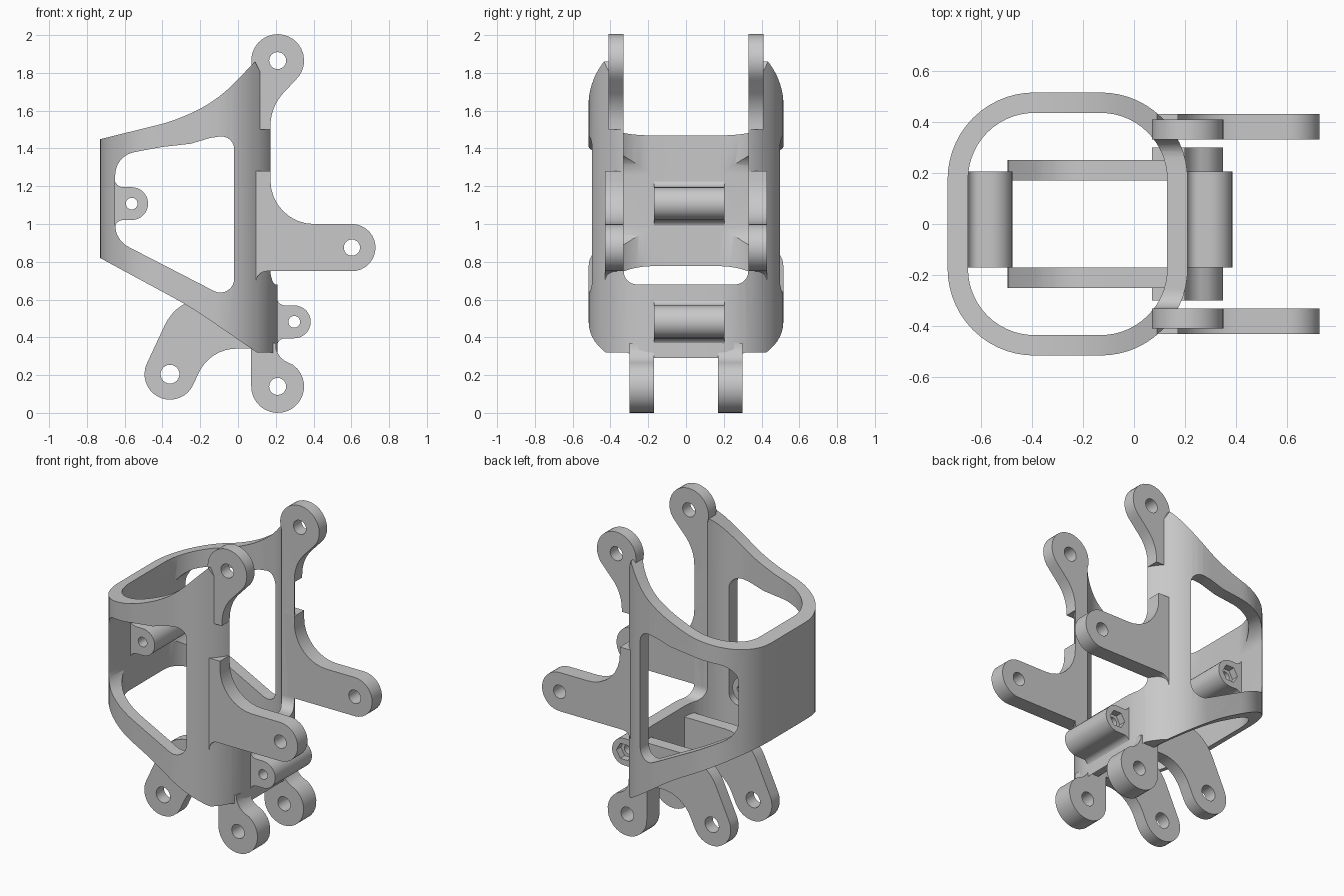
import bpy, bmesh, math
from mathutils import Vector

if "Cube" in bpy.data.objects:
    bpy.data.objects.remove(bpy.data.objects["Cube"], do_unlink=True)

grey = bpy.data.materials.new("plain_grey")
grey.use_nodes = True
COLOUR = (0.58, 0.58, 0.58, 1)
grey.diffuse_color = COLOUR
grey.node_tree.nodes["Principled BSDF"].inputs["Base Color"].default_value = COLOUR

# Direction of extrusion -> placement of a profile point (u, v) at depth w
AXES = {"x": lambda u, v, w: (w, u, v),
        "y": lambda u, v, w: (u, w, v),
        "z": lambda u, v, w: (u, v, w)}


def arc(cx, cz, r, start=0, end=360, n=24):
    """Points along a circular arc, in degrees; a full circle is not closed twice."""
    last = n if abs(end - start) == 360 else n - 1
    angles = [math.radians(start + (end - start) * i / last) for i in range(n)]
    return [(cx + r * math.cos(a), cz + r * math.sin(a)) for a in angles]


def rounded(points, n=8):
    """Polygon whose points may carry a third value: the length of their fillet."""
    out = []
    for i, p in enumerate(points):
        if len(p) == 2:
            out.append(p)
            continue
        c = Vector(p[:2])
        u = (Vector(points[i - 1][:2]) - c).normalized()
        v = (Vector(points[(i + 1) % len(points)][:2]) - c).normalized()
        a, b = c + u * p[2], c + v * p[2]
        w = math.sin(u.angle(v) / 2)
        for k in range(n + 1):
            t = k / n
            e, f, g = (1 - t) ** 2, 2 * w * t * (1 - t), t * t
            out.append(tuple((a * e + c * f + b * g) / (e + f + g)))
    return out


def extrude(name, axis, low, high, outline, *holes):
    """Solid made from an outline with holes, between two depths along an axis."""
    bm = bmesh.new()
    for loop in (outline, *holes):
        vs = [bm.verts.new(AXES[axis](p[0], p[1], low)) for p in loop]
        for i, v in enumerate(vs):
            bm.edges.new((vs[i - 1], v))
    # Fill along z-facing normals whatever the axis
    normal = AXES[axis](0, 0, 1)
    bmesh.ops.triangle_fill(bm, edges=bm.edges[:], use_beauty=True, normal=normal)
    grown = bmesh.ops.extrude_face_region(bm, geom=bm.faces[:])["geom"]
    moved = [g for g in grown if isinstance(g, bmesh.types.BMVert)]
    bmesh.ops.translate(bm, verts=moved, vec=AXES[axis](0, 0, high - low))
    bmesh.ops.recalc_face_normals(bm, faces=bm.faces[:])
    mesh = bpy.data.meshes.new(name)
    bm.to_mesh(mesh)
    bm.free()
    mesh.materials.append(grey)
    ob = bpy.data.objects.new(name, mesh)
    bpy.context.collection.objects.link(ob)
    return ob


def activate(ob):
    bpy.ops.object.select_all(action="DESELECT")
    ob.select_set(True)
    bpy.context.view_layer.objects.active = ob


def smooth(ob):
    activate(ob)
    bpy.ops.object.shade_smooth_by_angle(angle=math.radians(30))


def carve(ob, cutter, operation):
    """Boolean the object, apply it and throw the cutter away."""
    cutter.hide_render = True
    mod = ob.modifiers.new("carve", "BOOLEAN")
    mod.operation, mod.object, mod.solver = operation, cutter, "EXACT"
    mod.use_hole_tolerant = True
    activate(ob)
    bpy.ops.object.modifier_apply(modifier=mod.name)
    bpy.data.objects.remove(cutter, do_unlink=True)


def plan(inset):
    """Rounded rectangle of the cage seen from above."""
    x0, x1, y, r = -0.73 + inset, 0.21 - inset, 0.515 - inset, 0.34 - inset
    return rounded([(x0, -y, r), (x1, -y, r), (x1, y, r), (x0, y, r)], 14)


# Cage: a rounded tube trimmed to the side silhouette
cage = extrude("cage", "z", 0.1, 1.95, plan(0), plan(0.08))
silhouette = rounded([
    (-0.8, 0.858), (-0.25, 0.56, 0.1), (0.1, 0.32), (0.18, 0.32), (0.21, 0.29), (0.3, 0.29),
    (0.3, 1.6), (0.17, 1.7), (0.09, 1.86), (-0.12, 1.64, 0.16), (-0.36, 1.54, 0.07), (-0.8, 1.432)])
carve(cage, extrude("trim", "y", -0.8, 0.8, silhouette), "INTERSECT")

# Side windows
window = rounded([
    (-0.65, 0.915, 0.08), (-0.02, 0.59, 0.12), (-0.02, 1.475, 0.08), (-0.15, 1.455),
    (-0.25, 1.425), (-0.4, 1.408), (-0.5, 1.39), (-0.65, 1.36, 0.1)])
carve(cage, extrude("window_cutter", "y", -0.9, 0.9, window), "DIFFERENCE")

# Opening between the two columns
opening = rounded([(-0.33, 0.68, 0.07), (0.33, 0.68, 0.07), (0.33, 2.2), (-0.33, 2.2)])
carve(cage, extrude("opening_cutter", "x", -0.35, 0.6, opening), "DIFFERENCE")
smooth(cage)

# Lug profiles seen from the front: outline, hole, inner and outer distance from the middle
LUGS = {
    "top_lug": (
        [(0.115, 1.5), (0.172, 1.5), (0.172, 1.62, 0.1), *arc(0.21, 1.865, 0.14, -48, 188, 20),
         (0.085, 1.79), (0.115, 1.69, 0.05)],
        arc(0.21, 1.865, 0.045), 0.33, 0.41),
    "middle_lug": (
        [(0.095, 0.69), (0.098, 0.75, 0.055), *arc(0.603, 0.875, 0.125, -90, 90, 16),
         (0.172, 1.0, 0.23), (0.172, 1.28), (0.095, 1.28)],
        arc(0.603, 0.875, 0.043), 0.33, 0.43),
    "lower_lug": (
        [*arc(0.21, 0.14, 0.14, 180, 415, 20), (0.225, 0.285, 0.04), (0.2, 0.34), (0.2, 0.37), (0.07, 0.37)],
        arc(0.21, 0.14, 0.045), 0.17, 0.30),
    "rear_arm": (
        [*arc(-0.36, 0.205, 0.135, 155, 335, 18), (-0.148, 0.34, 0.14), (0.15, 0.34),
         (0.15, 0.61), (-0.32, 0.61, 0.16)],
        arc(-0.36, 0.205, 0.05), 0.17, 0.25),
}
for name, (outline, hole, inner, outer) in LUGS.items():
    smooth(extrude("front_" + name, "y", -outer, -inner, rounded(outline), hole))
    smooth(extrude("back_" + name, "y", inner, outer, rounded(outline), hole))


# Cross bosses with a bolt hole and a hexagonal nut pocket at the back
def boss(name, wall, cx, cz, r):
    buried = wall - 0.03
    outline = rounded([
        (buried, cz - r - 0.06), (wall, cz - r - 0.06), (wall, cz - r, 0.045),
        *arc(cx, cz, r, -90, 90, 17),
        (wall, cz + r, 0.045), (wall, cz + r + 0.06), (buried, cz + r + 0.06)])
    smooth(extrude(name, "y", -0.17, 0.16, outline, arc(cx, cz, 0.031)))
    smooth(extrude(name + "_nut_end", "y", 0.16, 0.205, outline, arc(cx, cz, 0.056, n=6)))


boss("side_boss", 0.205, 0.298, 0.482, 0.087)
boss("inner_boss", -0.653, -0.563, 1.108, 0.087)
